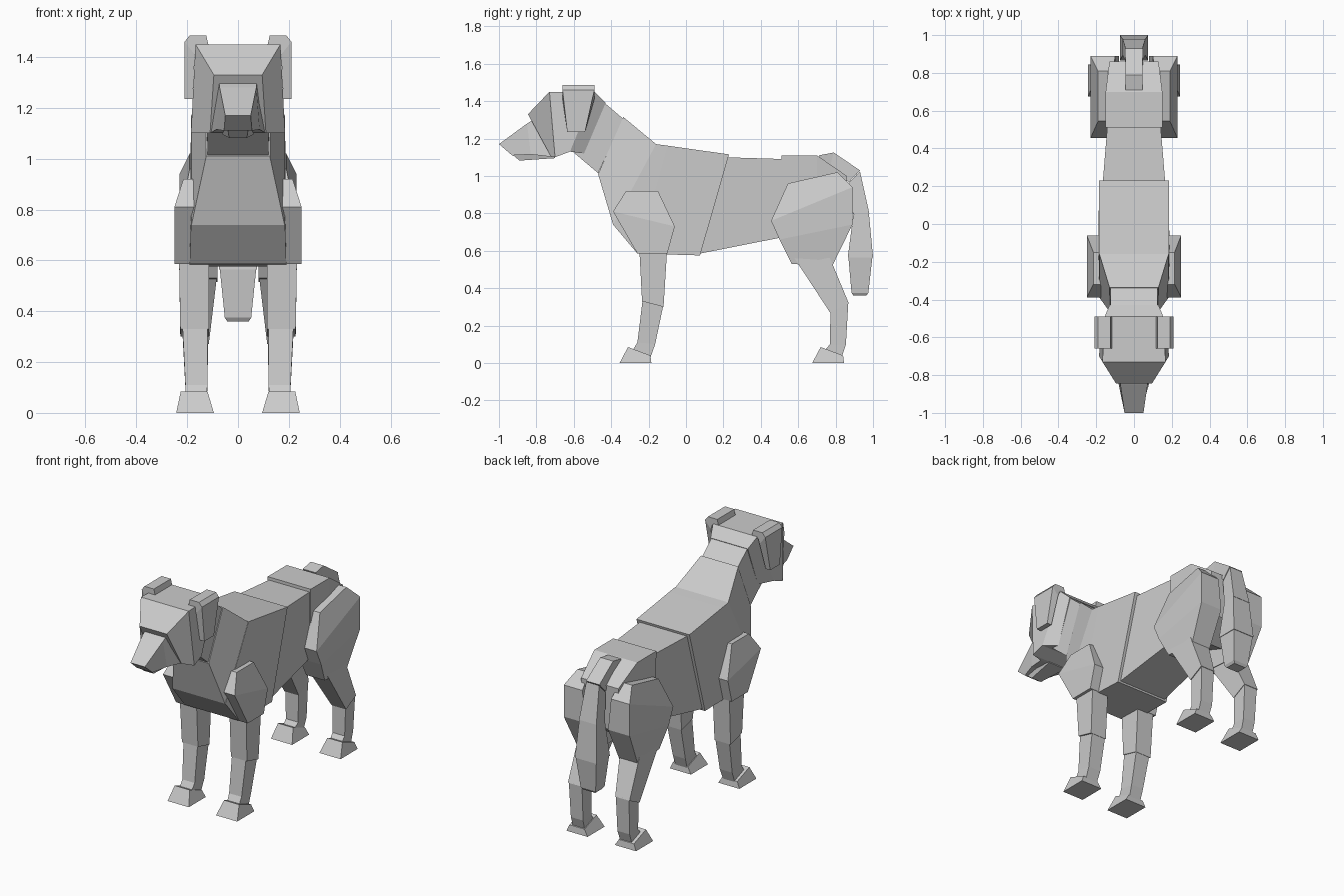
import bpy, bmesh


def loft(name, rings, mirror=False):
    """Closed low-poly solid skinned through four-point rings."""
    bm = bmesh.new()
    loops = [[bm.verts.new(p) for p in ring] for ring in rings]
    for a, b in zip(loops, loops[1:]):
        for i in range(4):
            j = (i + 1) % 4
            bm.faces.new((a[i], a[j], b[j], b[i]))
    bm.faces.new(loops[0])
    bm.faces.new(loops[-1])
    bmesh.ops.recalc_face_normals(bm, faces=bm.faces)
    mesh = bpy.data.meshes.new(name)
    bm.to_mesh(mesh)
    bm.free()
    ob = bpy.data.objects.new(name, mesh)
    bpy.context.collection.objects.link(ob)
    if mirror:
        mod = ob.modifiers.new("Mirror", 'MIRROR')
        mod.use_mirror_merge = False
    return ob


def centre_part(name, *sections):
    """Section: top y, z, half width, then bottom y, z, half width."""
    loft(name, [[(-wt, yt, zt), (wt, yt, zt), (wb, yb, zb), (-wb, yb, zb)]
                for yt, zt, wt, yb, zb, wb in sections])


def side_part(name, *sections):
    """Section: front y, z, back y, z, inner x, outer x; mirrored."""
    loft(name, [[(xi, yf, zf), (xo, yf, zf), (xo, yb, zb), (xi, yb, zb)]
                for yf, zf, yb, zb, xi, xo in sections], True)


# Torso
centre_part("chest",
            (-.16, 1.17, .185, -.39, .74, .185),
            (-.10, 1.162, .185, -.26, .585, .19),
            (.23, 1.115, .185, .075, .575, .185))
centre_part("abdomen",
            (.20, 1.10, .167, .05, .58, .17),
            (.53, 1.09, .14, .53, .675, .14))
centre_part("pelvis",
            (.51, 1.11, .15, .51, .69, .145),
            (.70, 1.11, .15, .70, .62, .13),
            (.86, 1.0, .13, .85, .72, .12))

# Neck
centre_part("lower_neck",
            (-.335, 1.315, .13, -.47, 1.01, .125),
            (-.16, 1.17, .183, -.39, .74, .183))
centre_part("upper_neck",
            (-.47, 1.42, .125, -.63, 1.15, .12),
            (-.335, 1.305, .125, -.47, 1.015, .12))

# Head
centre_part("skull",
            (-.43, 1.39, .13, -.545, 1.12, .12),
            (-.49, 1.45, .155, -.62, 1.13, .18),
            (-.73, 1.45, .167, -.70, 1.10, .185),
            (-.845, 1.33, .095, -.72, 1.10, .11))
centre_part("snout",
            (-.72, 1.36, .08, -.70, 1.10, .11),
            (-.85, 1.28, .072, -.83, 1.115, .085),
            (-1.0, 1.17, .05, -.93, 1.11, .055))
centre_part("lower_jaw",
            (-.70, 1.13, .07, -.70, 1.095, .06),
            (-.93, 1.115, .04, -.89, 1.082, .035))

# Folded ears: each section holds y range and inner and outer edge points
loft("ear", [[(xi, y0, zi), (xo, y0, zo), (xo, y1, zo), (xi, y1, zi)]
             for y0, y1, xi, zi, xo, zo in [
                 (-.66, -.49, .11, 1.42, .125, 1.485),
                 (-.66, -.49, .16, 1.44, .19, 1.485),
                 (-.66, -.49, .17, 1.41, .21, 1.46),
                 (-.635, -.54, .178, 1.235, .21, 1.235)]], True)

# Front legs
side_part("shoulder",
          (-.32, .92, -.15, .92, .14, .215),
          (-.39, .81, -.06, .73, .14, .25),
          (-.26, .585, -.10, .585, .11, .25))
side_part("front_upper_leg",
          (-.25, .62, -.10, .62, .115, .232),
          (-.235, .33, -.12, .30, .115, .227))
side_part("front_lower_leg",
          (-.232, .335, -.122, .305, .12, .218),
          (-.26, .11, -.165, .10, .12, .207),
          (-.29, .06, -.19, .03, .125, .207))

# Hind legs
side_part("thigh",
          (.545, .96, .81, 1.02, .11, .19),
          (.455, .76, .89, .94, .10, .23),
          (.50, .66, .89, .74, .08, .23),
          (.565, .53, .78, .515, .08, .21))
side_part("hind_upper_leg",
          (.58, .56, .77, .56, .08, .215),
          (.77, .27, .87, .32, .115, .215))
side_part("hind_lower_leg",
          (.772, .275, .868, .325, .118, .21),
          (.77, .10, .855, .10, .12, .205),
          (.735, .06, .83, .025, .125, .205))

# Paws
for name, y in (("front_paw", 0), ("hind_paw", 1.03)):
    side_part(name,
              (y - .31, .085, y - .19, .04, .12, .225),
              (y - .355, 0, y - .185, 0, .095, .243))

# Hanging tail
centre_part("tail_root",
            (.71, 1.11, .045, .73, 1.04, .04),
            (.79, 1.125, .045, .77, 1.05, .04),
            (.93, 1.03, .047, .87, .965, .047))
centre_part("tail_upper",
            (.93, 1.025, .045, .865, .955, .045),
            (.98, .80, .06, .893, .795, .06))
centre_part("tail_middle",
            (.978, .80, .06, .895, .795, .06),
            (1.0, .565, .075, .865, .565, .075))
centre_part("tail_tip",
            (.997, .57, .072, .868, .57, .072),
            (.975, .375, .052, .885, .375, .052),
            (.965, .36, .042, .895, .36, .042))
